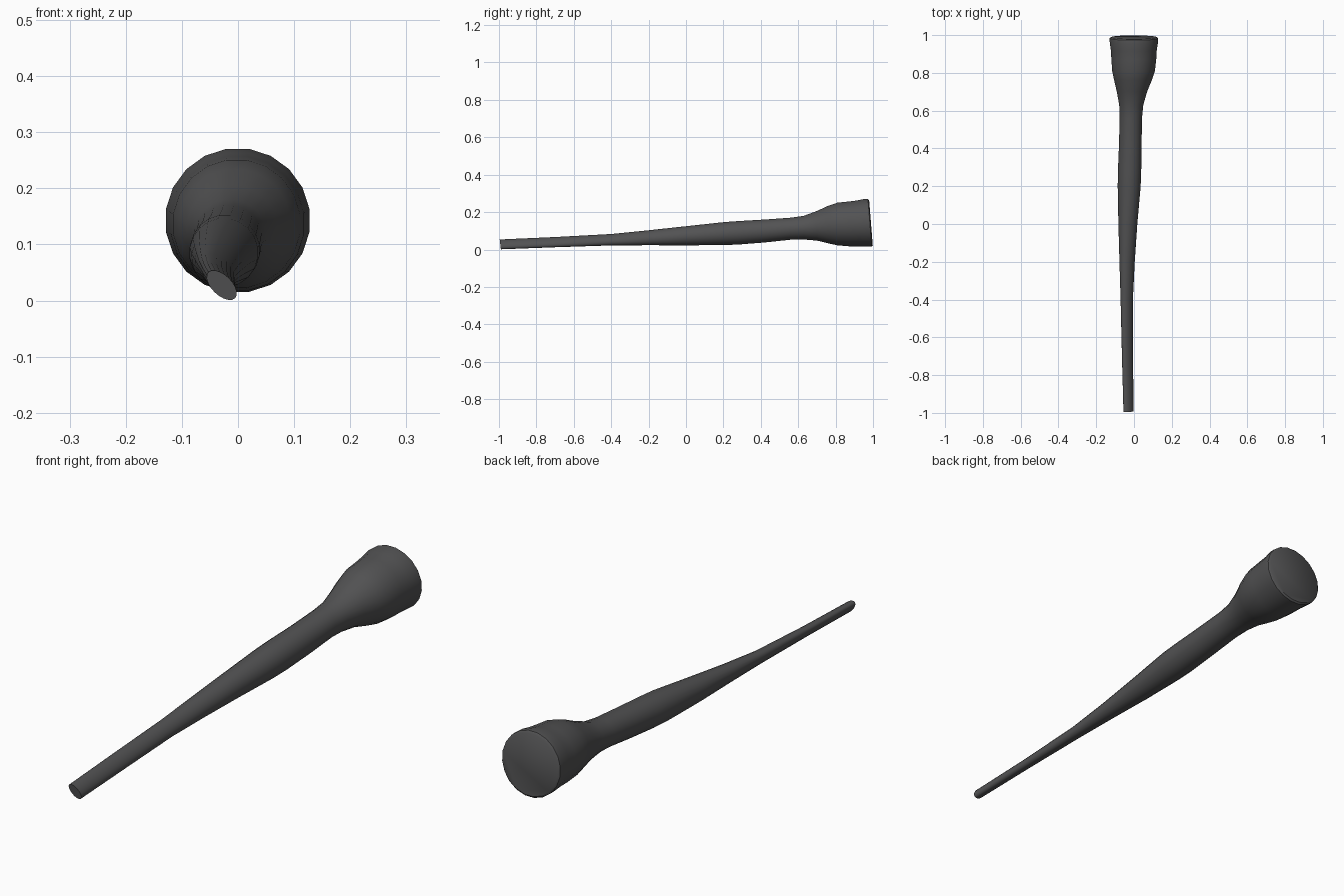
import bpy, bmesh, math

SIDES = 20
# y, x min, x max, z min, z max, diagonal flattening, end tilt
SECTIONS = [
    (-0.993, -0.056, -0.002, 0.001, 0.054, 0.30, -0.12),
    (-0.70, -0.064, -0.005, 0.012, 0.067, 0.28, 0),
    (-0.40, -0.071, -0.006, 0.022, 0.083, 0.18, 0),
    (-0.20, -0.077, 0.004, 0.023, 0.103, 0.10, 0),
    (0.00, -0.083, 0.018, 0.022, 0.125, 0.03, 0),
    (0.20, -0.087, 0.036, 0.023, 0.147, 0, 0),
    (0.28, -0.086, 0.039, 0.026, 0.153, 0, 0),
    (0.42, -0.080, 0.041, 0.037, 0.161, 0, 0),
    (0.56, -0.077, 0.043, 0.052, 0.171, 0, 0),
    (0.63, -0.079, 0.050, 0.053, 0.181, 0, 0),
    (0.70, -0.092, 0.070, 0.047, 0.207, 0, 0),
    (0.76, -0.106, 0.095, 0.032, 0.235, 0, 0),
    (0.81, -0.117, 0.112, 0.021, 0.252, 0, 0),
    (0.87, -0.121, 0.119, 0.016, 0.258, 0, 0),
    (0.92, -0.124, 0.122, 0.016, 0.264, 0, -0.04),
    (0.965, -0.130, 0.129, 0.014, 0.272, 0, -0.08),
    (0.983, -0.130, 0.129, 0.014, 0.271, 0, -0.08),
    (0.989, -0.122, 0.121, 0.021, 0.263, 0, -0.08),
]


def ring(bm, y, x0, x1, z0, z1, flat, tilt):
    cx, cz, rx, rz = (x0 + x1) / 2, (z0 + z1) / 2, (x1 - x0) / 2, (z1 - z0) / 2
    major, minor = 1 + flat, 1 - flat
    k = math.sqrt((major ** 2 + minor ** 2) / 2)
    verts = []
    for i in range(SIDES):
        a = 2 * math.pi * i / SIDES
        u, v = major * math.cos(a) / k, minor * math.sin(a) / k
        # long axis runs from upper left to lower right
        px = rx * (-u + v) / math.sqrt(2)
        pz = rz * (u + v) / math.sqrt(2)
        verts.append(bm.verts.new((cx + px, y + tilt * pz, cz + pz)))
    return verts


# tapered shaft flaring into a blunt round head
bm = bmesh.new()
rings = [ring(bm, *s) for s in SECTIONS]
for a, b in zip(rings, rings[1:]):
    for i in range(SIDES):
        j = (i + 1) % SIDES
        bm.faces.new((a[i], a[j], b[j], b[i]))
bm.faces.new(rings[0])
bm.faces.new(rings[-1])
bmesh.ops.recalc_face_normals(bm, faces=bm.faces)
mesh = bpy.data.meshes.new("club")
bm.to_mesh(mesh)
bm.free()

club = bpy.data.objects.new("club", mesh)
bpy.context.collection.objects.link(club)
mat = bpy.data.materials.new("dark grey")
mat.diffuse_color = (0.085, 0.085, 0.087, 1)
mesh.materials.append(mat)

bpy.context.view_layer.objects.active = club
club.select_set(True)
bpy.ops.object.shade_smooth_by_angle(angle=math.radians(40))
